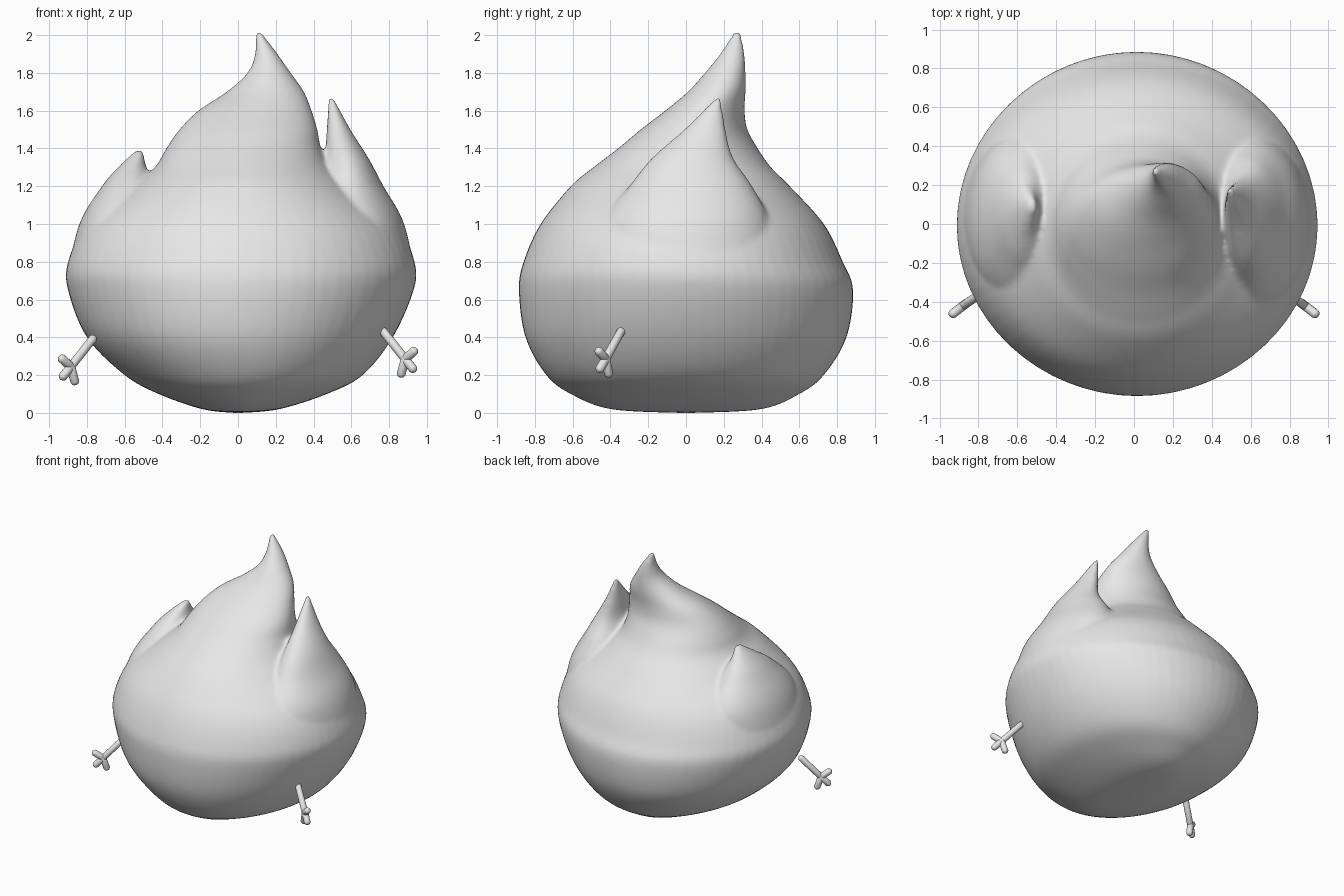
import bpy
import bmesh
from math import cos, sin, pi
from mathutils import Matrix, Vector

cube = bpy.data.objects.get("Cube")
if cube:
    bpy.data.objects.remove(cube, do_unlink=True)

# Single colour
grey = bpy.data.materials.new("plain grey")
grey.use_nodes = True
grey.diffuse_color = (0.8, 0.8, 0.8, 1)
grey.node_tree.nodes["Principled BSDF"].inputs["Base Color"].default_value = grey.diffuse_color


def finish(bm, name):
    """Turn a bmesh into a smooth, coloured object."""
    bmesh.ops.recalc_face_normals(bm, faces=bm.faces[:])
    for face in bm.faces:
        face.smooth = True
    mesh = bpy.data.meshes.new(name)
    bm.to_mesh(mesh)
    bm.free()
    mesh.materials.append(grey)
    obj = bpy.data.objects.new(name, mesh)
    bpy.context.collection.objects.link(obj)
    return obj


def spline(rows, steps):
    """Smooth the profile rows with a Catmull-Rom curve."""
    padded = [rows[0]] + rows + [rows[-1]]
    result = []
    for i in range(len(rows) - 1):
        for s in range(steps):
            t = s / steps
            result.append([
                b + t * ((c - a) + t * ((2 * a - 5 * b + 4 * c - d) + t * (3 * b - a - 3 * c + d))) / 2
                for a, b, c, d in zip(*padded[i:i + 4])])
    result.append(rows[-1])
    return result


def loft(bm, rows, sides=64, steps=6):
    """Skin oval rings, each given as height, x limits and y limits."""
    rings = []
    for z, left, right, front, back in spline(rows, steps):
        mid_x, mid_y = (left + right) / 2, (front + back) / 2
        rx, ry = (right - left) / 2, (back - front) / 2
        rings.append([bm.verts.new((mid_x + rx * cos(2 * pi * k / sides),
                                    mid_y + ry * sin(2 * pi * k / sides), z))
                      for k in range(sides)])
    for low, high in zip(rings, rings[1:]):
        for k in range(sides):
            n = (k + 1) % sides
            bm.faces.new((low[k], low[n], high[n], high[k]))
    bm.faces.new(rings[0][::-1])
    bm.faces.new(rings[-1])


def capsule(bm, start, end, radius):
    """Round-ended rod between two points."""
    start, axis = Vector(start), Vector(end) - Vector(start)
    ball = bmesh.ops.create_uvsphere(bm, u_segments=16, v_segments=9, radius=radius)["verts"]
    for v in ball:
        if v.co.z > 0:
            v.co.z += axis.length
    turn = axis.to_track_quat("Z", "Y").to_matrix().to_4x4()
    bmesh.ops.transform(bm, matrix=Matrix.Translation(start) @ turn, verts=ball)


# Round belly rising into the bent central flame
belly = [
    (0, -.02, .02, -.04, .04),
    (.02, -.19, .22, -.4, .4),
    (.1, -.42, .47, -.61, .6),
    (.2, -.6, .66, -.74, .73),
    (.4, -.8, .82, -.85, .85),
    (.65, -.9, .93, -.885, .885),
    (.8, -.9, .935, -.86, .83),
    (1, -.8, .84, -.77, .73),
    (1.2, -.56, .6, -.61, .55),
    (1.3, -.44, .49, -.49, .45),
    (1.4, -.38, .44, -.36, .38),
    (1.5, -.31, .42, -.24, .325),
    (1.6, -.21, .39, -.11, .31),
    (1.7, -.06, .35, .01, .315),
    (1.8, .05, .28, .1, .315),
    (1.9, .09, .21, .18, .31),
    (2.02, .09, .12, .255, .29),
]

# Tall flame on the left, short curl on the right
left_flame = [
    (.7, .2, .945, -.5, .5),
    (1, .3, .88, -.45, .45),
    (1.2, .4, .77, -.3, .35),
    (1.35, .455, .69, -.18, .25),
    (1.5, .47, .595, -.01, .21),
    (1.67, .48, .505, .155, .185),
]
right_flame = [
    (.7, -.91, -.2, -.5, .5),
    (1, -.84, -.3, -.4, .45),
    (1.2, -.72, -.42, -.2, .3),
    (1.3, -.635, -.485, -.06, .2),
    (1.39, -.54, -.5, .07, .12),
]

# Fuse the three flames into one skin
bm = bmesh.new()
for rows in (belly, left_flame, right_flame):
    loft(bm, rows)
body = finish(bm, "flame_body")
remesh = body.modifiers.new("fuse", "REMESH")
remesh.mode = "VOXEL"
remesh.voxel_size = 0.015
remesh.use_smooth_shade = True
soften = body.modifiers.new("soften", "SMOOTH")
soften.factor = 0.5
soften.iterations = 8

# Thin arms with three stubby fingers
shoulder, palm = (.77, -.345, .43), (.885, -.425, .285)
fingertips = [(.93, -.46, .325), (.925, -.455, .235), (.865, -.41, .21)]
for name, side, drop in (("left_arm", 1, 0), ("right_arm", -1, .04)):
    bm = bmesh.new()
    capsule(bm, shoulder, palm, .023)
    for tip in fingertips:
        capsule(bm, palm, tip, .024)
    for v in bm.verts:
        v.co.x *= side
        v.co.z -= drop
    finish(bm, name)
